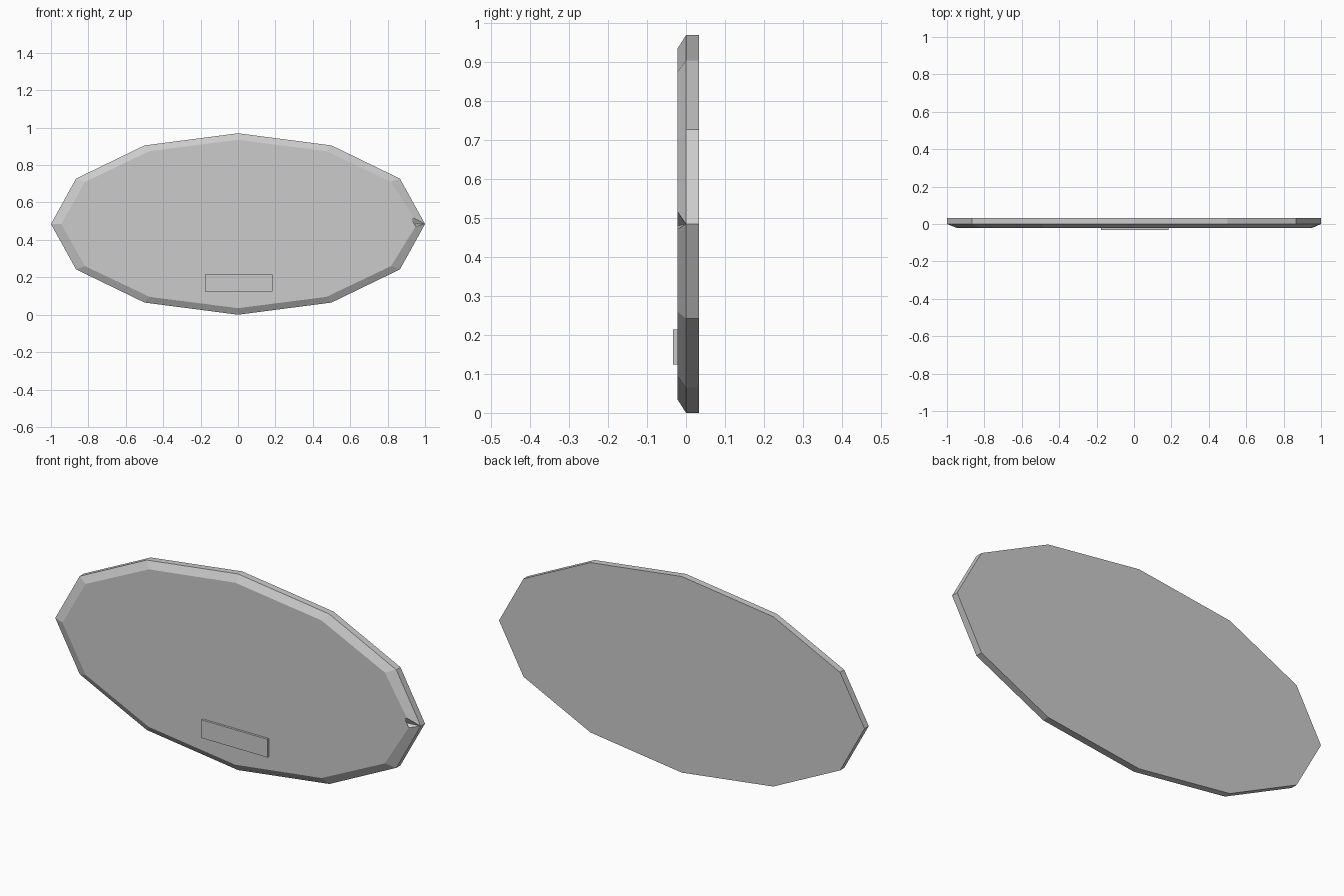
import bpy, bmesh
from math import sin, cos, pi

cube = bpy.data.objects.get("Cube")
if cube:
    bpy.data.objects.remove(cube, do_unlink=True)

GREY = (0.6, 0.6, 0.6, 1)
HALF_HEIGHT = 0.485
BACK, RIM, FACE, PLATE = 0.033, 0.0, -0.022, -0.033

mat = bpy.data.materials.new("plain grey")
mat.use_nodes = True
mat.diffuse_color = GREY
mat.node_tree.nodes["Principled BSDF"].inputs["Base Color"].default_value = GREY


def finish(bm, name):
    bmesh.ops.recalc_face_normals(bm, faces=bm.faces)
    mesh = bpy.data.meshes.new(name)
    bm.to_mesh(mesh)
    bm.free()
    mesh.materials.append(mat)
    bpy.context.collection.objects.link(bpy.data.objects.new(name, mesh))


def ring(bm, half_x, half_z, y):
    """Twelve-sided ellipse, starting at the +x tip."""
    return [bm.verts.new((half_x * cos(i * pi / 6), y,
                          HALF_HEIGHT + half_z * sin(i * pi / 6)))
            for i in range(12)]


# Oval slab with a chamfered front edge
bm = bmesh.new()
back = ring(bm, 1, HALF_HEIGHT, BACK)
rim = ring(bm, 1, HALF_HEIGHT, RIM)
face = ring(bm, 0.945, 0.45, FACE)
bm.faces.new(back)
for i in range(12):
    j = (i + 1) % 12
    bm.faces.new((back[i], back[j], rim[j], rim[i]))

# Wedge notch at the +x tip: its floor runs from the face down to the rim
upper = face[0]
upper.co = (0.94, FACE, 0.517)
lower = bm.verts.new((0.95, FACE, 0.472))
notch_tip = bm.verts.new((0.715, FACE, 0.479))
for i in range(12):
    j = (i + 1) % 12
    bm.faces.new((rim[i], rim[j], face[j] if j else lower, face[i]))
bm.faces.new((notch_tip, upper, rim[0]))
bm.faces.new((notch_tip, rim[0], lower))
bm.faces.new(face + [lower, notch_tip])
bmesh.ops.triangulate(bm, faces=[f for f in bm.faces if len(f.verts) == 14])
finish(bm, "oval_slab")

# Small raised plate low on the front
bm = bmesh.new()
bmesh.ops.create_cube(bm, size=1)
bmesh.ops.scale(bm, vec=(0.36, FACE - PLATE + 0.002, 0.09), verts=bm.verts)
bmesh.ops.translate(bm, vec=(0.004, (FACE + PLATE + 0.002) / 2, 0.169), verts=bm.verts)
finish(bm, "front_plate")
